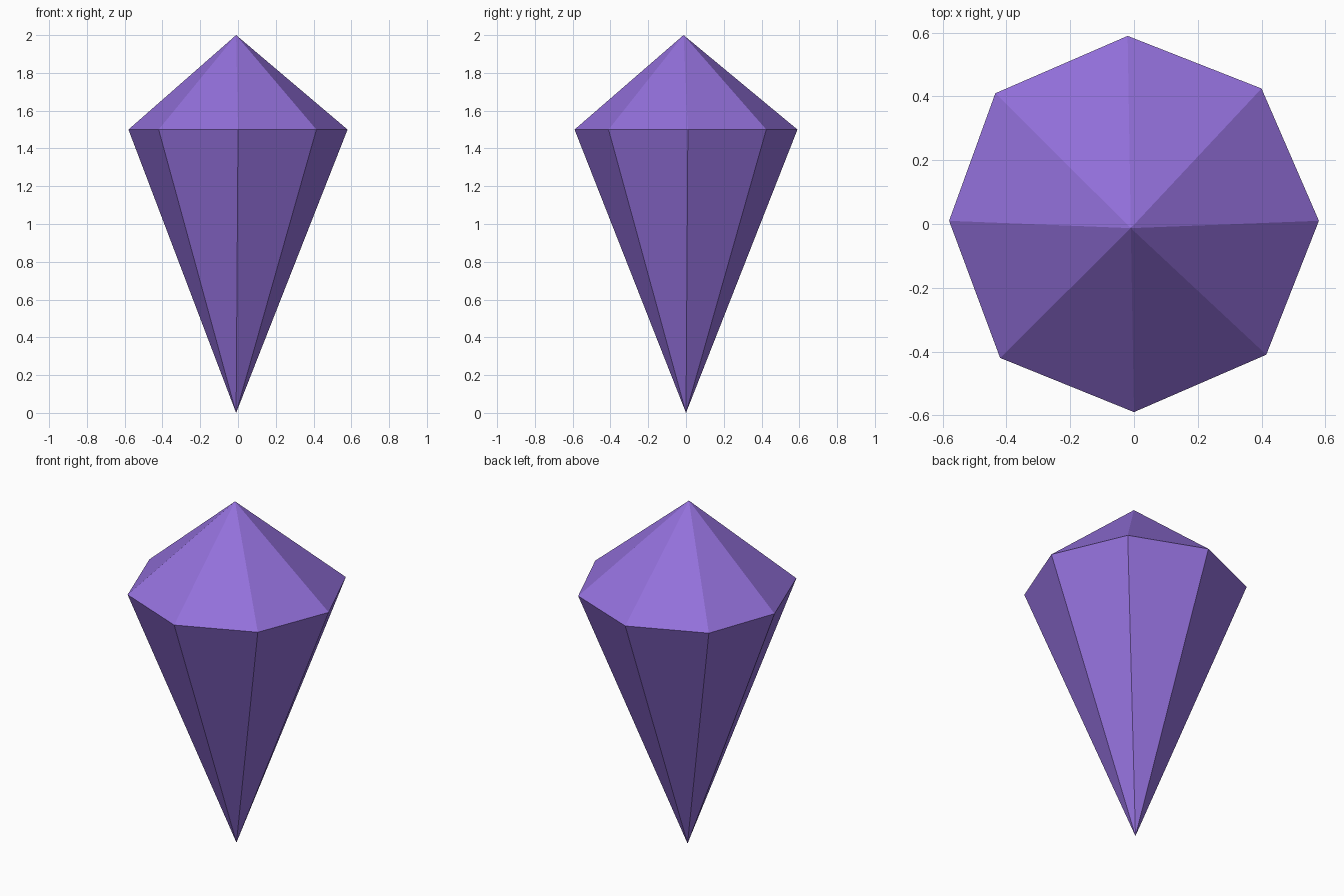
import bpy
import bmesh

cube = bpy.data.objects.get("Cube")
if cube:
    bpy.data.objects.remove(cube, do_unlink=True)

# Single violet crystal colour
violet = bpy.data.materials.new("violet crystal")
violet.use_nodes = True
colour = (0.292, 0.162, 0.708, 1.0)
violet.diffuse_color = colour
violet.node_tree.nodes["Principled BSDF"].inputs["Base Color"].default_value = colour

# Slightly irregular eight-sided girdle, counter-clockwise from +x
GIRDLE_HEIGHT = 1.5
girdle_outline = [
    (0.58, 0.01), (0.40, 0.425), (-0.02, 0.59), (-0.435, 0.41),
    (-0.58, 0.01), (-0.42, -0.42), (0.0, -0.59), (0.415, -0.41),
]

bm = bmesh.new()
girdle = [bm.verts.new((x, y, GIRDLE_HEIGHT)) for x, y in girdle_outline]
top_tip = bm.verts.new((-0.01, -0.013, 2.0))
bottom_tip = bm.verts.new((-0.01, 0.0, 0.0))

# Crown and pavilion facets fan out from the two tips
for a, b in zip(girdle, girdle[1:] + girdle[:1]):
    bm.faces.new((a, b, top_tip))
    bm.faces.new((b, a, bottom_tip))
bmesh.ops.recalc_face_normals(bm, faces=bm.faces)

mesh = bpy.data.meshes.new("crystal")
bm.to_mesh(mesh)
bm.free()
mesh.materials.append(violet)
crystal = bpy.data.objects.new("crystal", mesh)
bpy.context.collection.objects.link(crystal)
